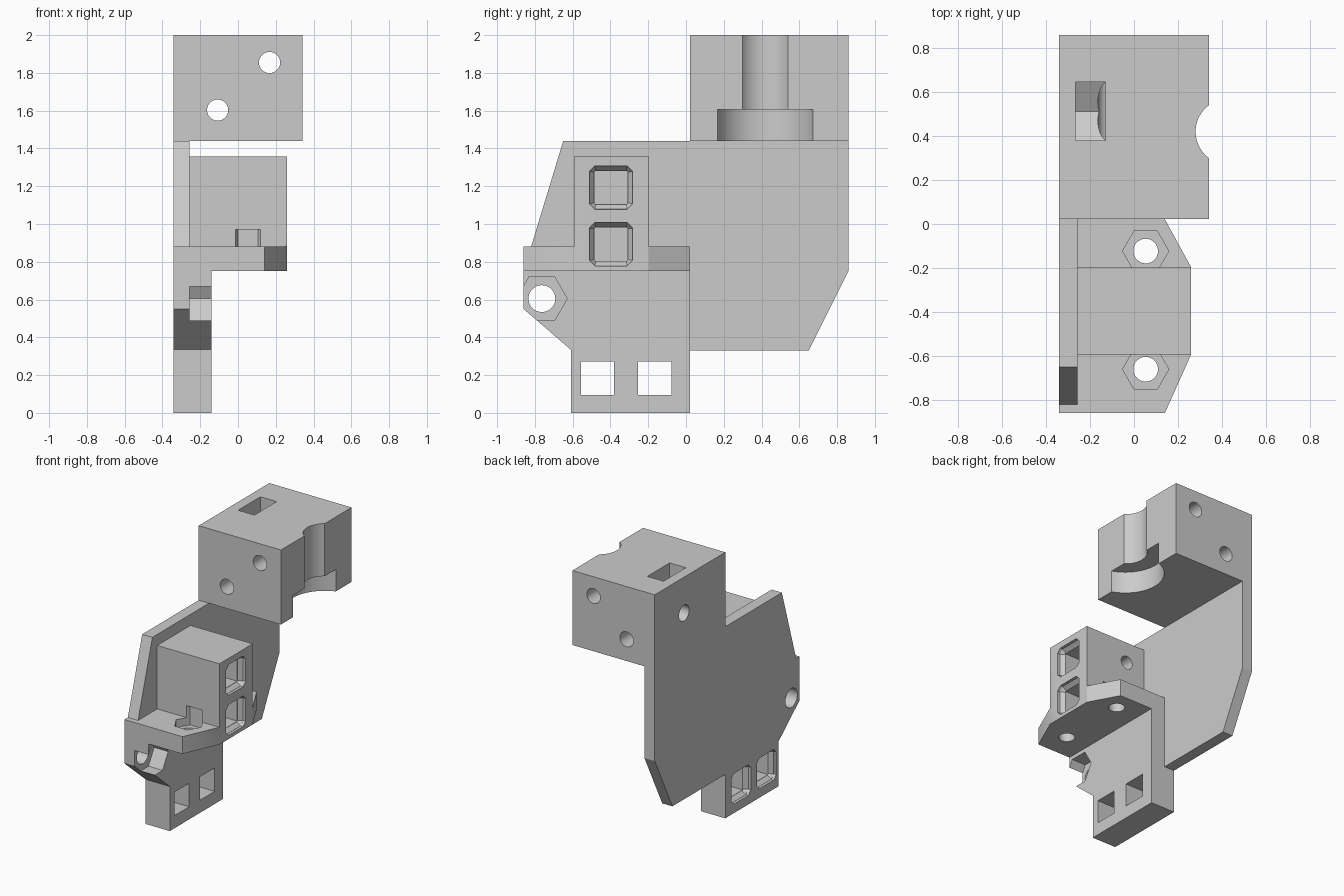
import bpy, bmesh, math
from mathutils import Vector

if "Cube" in bpy.data.objects:
    bpy.data.objects.remove(bpy.data.objects["Cube"], do_unlink=True)

grey = bpy.data.materials.new("plain grey")
grey.use_nodes = True
COLOUR = (0.6, 0.6, 0.6, 1)
grey.diffuse_color = COLOUR
grey.node_tree.nodes["Principled BSDF"].inputs["Base Color"].default_value = COLOUR


def prism(name, axis, pts, a, b, end_pts=None):
    """Extrude a 2D outline along an axis; end_pts gives a tapered end."""
    place = {"x": lambda p, d: Vector((d, p[0], p[1])),
             "y": lambda p, d: Vector((p[0], d, p[1])),
             "z": lambda p, d: Vector((p[0], p[1], d))}[axis]
    bm = bmesh.new()
    start = [bm.verts.new(place(p, a)) for p in pts]
    end = [bm.verts.new(place(p, b)) for p in (end_pts or pts)]
    bm.faces.new(start)
    bm.faces.new(end[::-1])
    n = len(pts)
    for i in range(n):
        j = (i + 1) % n
        bm.faces.new((start[j], start[i], end[i], end[j]))
    bmesh.ops.recalc_face_normals(bm, faces=bm.faces)
    mesh = bpy.data.meshes.new(name)
    bm.to_mesh(mesh)
    bm.free()
    mesh.materials.append(grey)
    ob = bpy.data.objects.new(name, mesh)
    bpy.context.collection.objects.link(ob)
    return ob


def rect(u0, u1, v0, v1):
    return [(u0, v0), (u1, v0), (u1, v1), (u0, v1)]


def ring(u, v, r, n=48):
    return [(u + r * math.cos(math.tau * i / n), v + r * math.sin(math.tau * i / n))
            for i in range(n)]


def clipped_square(u, v, h, c):
    """Square outline with chamfered corners."""
    k = h - c
    return [(u + s, v + t) for s, t in ((-k, -h), (k, -h), (h, -k), (h, k),
                                        (k, h), (-k, h), (-h, k), (-h, -k))]


def combine(ob, others, operation="DIFFERENCE"):
    """Apply booleans in turn and discard the helper solids."""
    bpy.context.view_layer.objects.active = ob
    for other in others:
        other.hide_render = True
        mod = ob.modifiers.new("cut", "BOOLEAN")
        mod.operation = operation
        mod.solver = "EXACT"
        mod.object = other
        bpy.ops.object.modifier_apply(modifier=mod.name)
        bpy.data.objects.remove(other, do_unlink=True)


def socket(y, z, face, depth_to, inward):
    """Square connector opening with a tapered, clipped-corner mouth."""
    mouth = clipped_square(y, z, 0.115, 0.03)
    throat = clipped_square(y, z, 0.09, 0.008)
    lip = face + inward * 0.05
    out = face - inward * 0.02
    return [prism("mouth_cutter", "x", mouth, out, face + inward * 0.02),
            prism("taper_cutter", "x", mouth, face + inward * 0.019, lip, throat),
            prism("throat_cutter", "x", rect(y - 0.088, y + 0.088, z - 0.088, z + 0.088),
                  face + inward * 0.03, depth_to)]


LEFT, WALL, BRACKET = -0.342, -0.257, -0.14

# Upper mounting block
block = prism("upper_block", "z", rect(LEFT, 0.342, 0.022, 0.86), 1.44, 2)
combine(block, [
    prism("rod_channel", "z", ring(0.43, 0.42, 0.15, 64), 1.5, 2.1),
    prism("rod_seat", "z", ring(0.43, 0.42, 0.268, 64), 1.3, 1.605),
    prism("low_bolt_hole", "y", ring(-0.108, 1.603, 0.056), -0.1, 1),
    prism("high_bolt_hole", "y", ring(0.167, 1.855, 0.056), -0.1, 1),
    prism("nut_slot", "x", [(0.38, 2.1), (0.38, 1.655), (0.512, 1.58),
                            (0.645, 1.655), (0.645, 2.1)], -0.265, -0.13),
    prism("side_screw_hole", "x", ring(0.512, 1.73, 0.06), -0.5, -0.2),
])

# Large side plate
plate = prism("side_plate", "x", [(-0.82, 0.88), (0.022, 0.88), (0.022, 0.33), (0.65, 0.33),
                                  (0.86, 0.75), (0.86, 1.44), (-0.65, 1.44)], LEFT, WALL)

# Lower bracket with two windows and a nut pocket
bracket = prism("lower_bracket", "x", [(-0.86, 0.75), (-0.86, 0.55), (-0.61, 0.335), (-0.61, 0),
                                       (0.022, 0), (0.022, 0.75)], LEFT, BRACKET)
cuts = [prism("nut_pocket", "x", ring(-0.763, 0.605, 0.134, 6), WALL, 0),
        prism("nut_bolt_hole", "x", ring(-0.763, 0.605, 0.071), -0.5, 0)]
for y in (-0.468, -0.166):
    cuts += socket(y, 0.183, LEFT, 0, 1)
combine(bracket, cuts)

# Shelf and connector housing, fused together
shelf = prism("connector_shelf", "z", [(LEFT, -0.86), (0.14, -0.86), (0.26, -0.592),
                                       (0.26, -0.197), (0.14, 0.022), (LEFT, 0.022)], 0.75, 0.88)
combine(shelf, [prism("connector_housing", "z", rect(WALL, 0.26, -0.592, -0.197), 0.8, 1.357)],
        "UNION")
cuts = [prism("wire_hole", "y", ring(-0.1, 1.2, 0.05), -0.38, -0.1)]
for y in (-0.66, -0.123):
    cuts += [prism("shelf_nut_pocket", "z", ring(0.053, y, 0.105, 6), 0.82, 0.97),
             prism("shelf_bolt_hole", "z", ring(0.053, y, 0.056), 0.6, 0.9)]
for z in (0.893, 1.193):
    cuts += socket(-0.397, z, 0.26, -0.15, -1)
combine(shelf, cuts)

# Smooth round holes, crisp edges elsewhere
bpy.ops.object.select_all(action="DESELECT")
for part in (block, plate, bracket, shelf):
    part.select_set(True)
bpy.context.view_layer.objects.active = block
bpy.ops.object.shade_smooth_by_angle(angle=math.radians(25))
